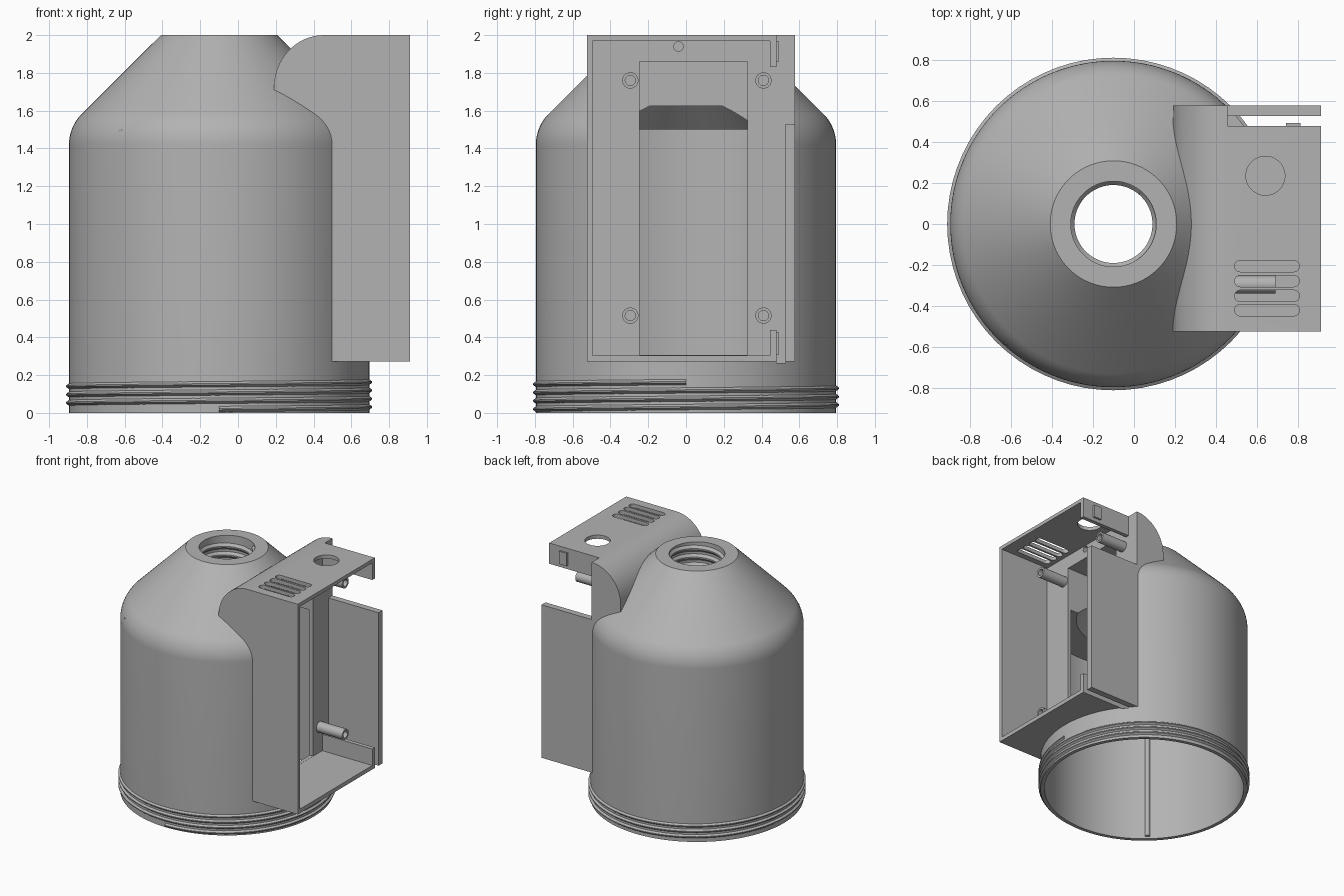
import bpy, bmesh, math
from mathutils import Matrix, Vector

if "Cube" in bpy.data.objects:
    bpy.data.objects.remove(bpy.data.objects["Cube"])

CX = -0.10          # axis of the bottle
PANEL = 0.455       # plane of the mounting panel
grey = bpy.data.materials.new("grey plastic")
grey.diffuse_color = (0.45, 0.45, 0.45, 1)
grey.use_nodes = True
grey.node_tree.nodes["Principled BSDF"].inputs["Base Color"].default_value = grey.diffuse_color


def finish(name, bm):
    bmesh.ops.recalc_face_normals(bm, faces=bm.faces)
    me = bpy.data.meshes.new(name)
    bm.to_mesh(me)
    bm.free()
    me.materials.append(grey)
    ob = bpy.data.objects.new(name, me)
    bpy.context.collection.objects.link(ob)
    return ob


def box(name, x0, x1, y0, y1, z0, z1):
    bm = bmesh.new()
    bmesh.ops.create_cube(bm, size=1)
    for v in bm.verts:
        v.co = Vector(((x0 + x1) / 2 + v.co.x * (x1 - x0),
                       (y0 + y1) / 2 + v.co.y * (y1 - y0),
                       (z0 + z1) / 2 + v.co.z * (z1 - z0)))
    return finish(name, bm)


def rod(name, r, a, b, seg=32):
    a, b = Vector(a), Vector(b)
    bm = bmesh.new()
    rot = (b - a).to_track_quat('Z', 'Y').to_matrix().to_4x4()
    bmesh.ops.create_cone(bm, cap_ends=True, segments=seg, radius1=r, radius2=r,
                          depth=(b - a).length, matrix=Matrix.Translation((a + b) / 2) @ rot)
    return finish(name, bm)


def revolve(name, prof, seg=128):
    """Closed solid from (r, z) points, capped flat at both ends."""
    bm = bmesh.new()
    rings = [[bm.verts.new((CX + r * math.cos(2 * math.pi * i / seg),
                            r * math.sin(2 * math.pi * i / seg), z)) for i in range(seg)]
             for r, z in prof]
    for a, b in zip(rings, rings[1:]):
        for i in range(seg):
            j = (i + 1) % seg
            bm.faces.new((a[i], a[j], b[j], b[i]))
    bm.faces.new(rings[0])
    bm.faces.new(rings[-1])
    return finish(name, bm)


def extrude(name, pts, depth):
    """Prism from a 3D outline moved along a vector."""
    bm = bmesh.new()
    f = bm.faces.new([bm.verts.new(p) for p in pts])
    g = bmesh.ops.extrude_face_region(bm, geom=[f])["geom"]
    bmesh.ops.translate(bm, vec=depth, verts=[v for v in g if isinstance(v, bmesh.types.BMVert)])
    return finish(name, bm)


def helix(name, r_root, r_tip, z0, pitch, turns, seg=72):
    """Triangular thread ridge winding around the bottle axis."""
    bm = bmesh.new()
    rows = []
    for i in range(int(seg * turns) + 1):
        a = 2 * math.pi * i / seg - math.pi / 2
        z = z0 + pitch * i / seg
        rows.append([bm.verts.new((CX + r * math.cos(a), r * math.sin(a), z + dz))
                     for r, dz in ((r_root, -pitch * .42), (r_tip, -pitch * .08),
                                   (r_tip, pitch * .08), (r_root, pitch * .42))])
    for p, q in zip(rows, rows[1:]):
        for k in range(4):
            m = (k + 1) % 4
            bm.faces.new((p[k], p[m], q[m], q[k]))
    bm.faces.new(rows[0])
    bm.faces.new(rows[-1])
    return finish(name, bm)


def boolean(ob, tool, op='DIFFERENCE'):
    m = ob.modifiers.new("cut", 'BOOLEAN')
    m.operation, m.solver, m.object = op, 'EXACT', tool
    bpy.context.view_layer.objects.active = ob
    bpy.ops.object.modifier_apply(modifier=m.name)
    bpy.data.objects.remove(tool)


def smooth(ob, angle=30):
    bpy.ops.object.select_all(action='DESELECT')
    ob.select_set(True)
    bpy.context.view_layer.objects.active = ob
    bpy.ops.object.shade_smooth_by_angle(angle=math.radians(angle))


# bottle body: straight wall, rounded shoulder, cone
R = 0.23
shoulder = [(0.795 - R + R * math.cos(t), 1.42 + R * math.sin(t))
            for t in [math.radians(45 * i / 10) for i in range(11)]]
housing = revolve("housing", [(0.795, 0)] + shoulder + [(0.308, 2.0)])

# electronics box with the rounded top that runs into the cone
arc = [(PANEL - 0.265 * math.sin(t), 0, 1.72 + 0.28 * math.cos(t))
       for t in [math.radians(90 * i / 16) for i in range(17)]]
outline = [(0.19, 0, 0.272), (0.91, 0, 0.272), (0.91, 0, 2.0)] + arc
outline = [(x, -0.523, z) for x, y, z in outline]
boolean(housing, extrude("box_solid", outline, (0, 1.10, 0)), 'UNION')

# bottle cavity, kept clear of the panel wall above the box floor
cavity = revolve("cavity", [(0.765, -0.05), (0.765, 1.5), (0.52, 1.5), (0.39, 1.625),
                            (0.208, 1.625), (0.208, 2.05)])
boolean(cavity, box("panel_keep", PANEL - 0.03, 1.2, -1, 1, 0.25, 1.7))
boolean(housing, cavity)

# box interior, open side, rear step and the window into the bottle
boolean(housing, box("interior", PANEL, 1.1, -0.495, 0.445, 0.305, 1.97))
boolean(housing, box("side_opening", PANEL, 1.1, 0.40, 0.525, 0.44, 1.83))
boolean(housing, box("rear_step", PANEL, 1.1, 0.478, 0.5255, 0.265, 2.1))
boolean(housing, box("rear_top", PANEL, 1.1, 0.52, 0.70, 1.53, 2.1))
boolean(housing, box("window", 0.24, 0.60, -0.245, 0.325, 0.306, 1.86))

# vent slots and button hole in the top plate
for y in (-0.205, -0.278, -0.35, -0.42):
    pts = []
    for cx, a0 in ((0.778, -90), (0.518, 90)):
        pts += [(cx + 0.028 * math.cos(math.radians(a0 + 22.5 * i)),
                 y + 0.028 * math.sin(math.radians(a0 + 22.5 * i)), 1.9) for i in range(9)]
    boolean(housing, extrude("slot", pts, (0, 0, 0.2)))
boolean(housing, rod("button_hole", 0.095, (0.64, 0.235, 1.9), (0.64, 0.235, 2.1), 48))
boolean(housing, rod("cable_hole", 0.025, (0.36, -0.04, 1.94), (0.6, -0.04, 1.94)))
smooth(housing)

# threads on the base and inside the neck
smooth(helix("base_thread", 0.79, 0.81, 0.02, 0.044, 3.25))
smooth(helix("neck_thread", 0.212, 0.19, 1.66, 0.07, 4.4))

# hollow screw posts
for y in (-0.295, 0.41):
    for z in (0.515, 1.76):
        post = rod("screw_post", 0.043, (PANEL - 0.01, y, z), (0.69, y, z))
        boolean(post, rod("bore", 0.027, (0.5, y, z), (0.75, y, z)))
        smooth(post)

# snap catches on the two rear flaps
for z0, z1 in ((0.31, 0.425), (1.86, 1.965)):
    box("snap_catch", 0.74, 0.81, 0.47, 0.493, z0, z1)

# alignment rib inside the bottle
a = math.radians(-132)
rx, ry = CX + 0.765 * math.cos(a), 0.765 * math.sin(a)
smooth(rod("inner_rib", 0.02, (rx, ry, 0.02), (rx, ry, 1.5), 16))
